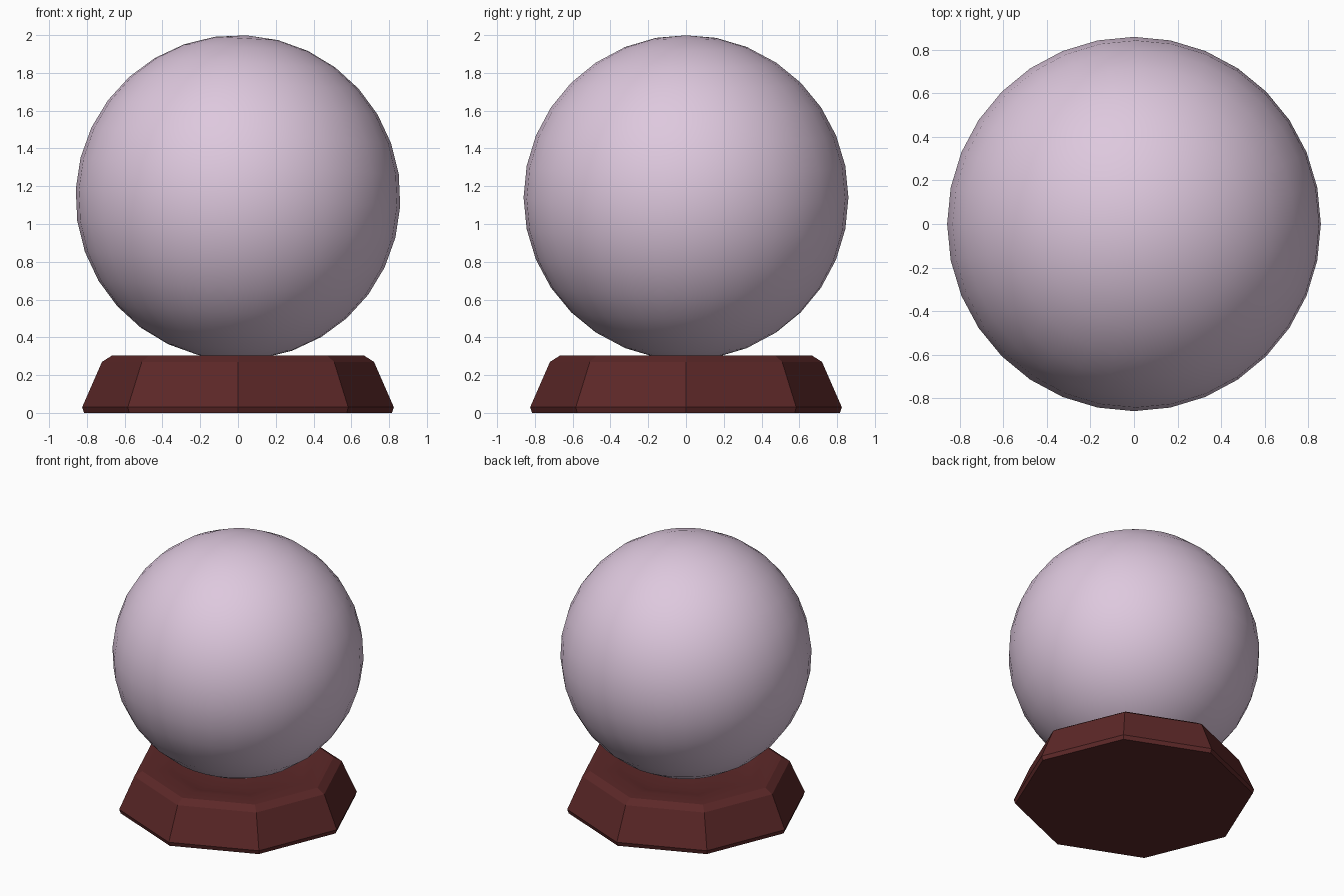
import bpy, bmesh, math
from mathutils import Matrix

if "Cube" in bpy.data.objects:
    bpy.data.objects.remove(bpy.data.objects["Cube"])


def material(name, rgb):
    m = bpy.data.materials.new(name)
    m.diffuse_color = (*rgb, 1)
    m.use_nodes = True
    m.node_tree.nodes["Principled BSDF"].inputs["Base Color"].default_value = m.diffuse_color
    return m


def finish(bm, name, mat, angle):
    bmesh.ops.recalc_face_normals(bm, faces=bm.faces)
    me = bpy.data.meshes.new(name)
    bm.to_mesh(me)
    bm.free()
    me.materials.append(mat)
    ob = bpy.data.objects.new(name, me)
    bpy.context.collection.objects.link(ob)
    bpy.ops.object.select_all(action='DESELECT')
    ob.select_set(True)
    bpy.context.view_layer.objects.active = ob
    bpy.ops.object.shade_smooth_by_angle(angle=math.radians(angle))


lilac = material("lilac glass", (0.73, 0.58, 0.73))
wood = material("dark red wood", (0.107, 0.021, 0.021))

# Glass ball, slightly tilted
bm = bmesh.new()
bmesh.ops.create_uvsphere(bm, u_segments=32, v_segments=16, radius=0.86,
                          matrix=Matrix.Translation((0, 0, 1.14)) @ Matrix.Rotation(math.radians(3), 4, 'Y'))
finish(bm, "glass_ball", lilac, 40)

# Octagonal stand: tapered sides, bevelled rim and a shallow dish under the ball
profile = [(0.815, 0), (0.825, 0.03), (0.72, 0.27), (0.665, 0.305),
           (0.55, 0.305), (0.46, 0.285), (0.36, 0.27), (0.2, 0.265)]
bm = bmesh.new()
rings = [[bm.verts.new((r * math.cos(i * math.pi / 4), r * math.sin(i * math.pi / 4), z))
          for i in range(8)] for r, z in profile]
for a, b in zip(rings, rings[1:]):
    for i in range(8):
        j = (i + 1) % 8
        bm.faces.new((a[i], a[j], b[j], b[i]))
bm.faces.new(rings[0][::-1])
bm.faces.new(rings[-1])
finish(bm, "octagonal_stand", wood, 25)
